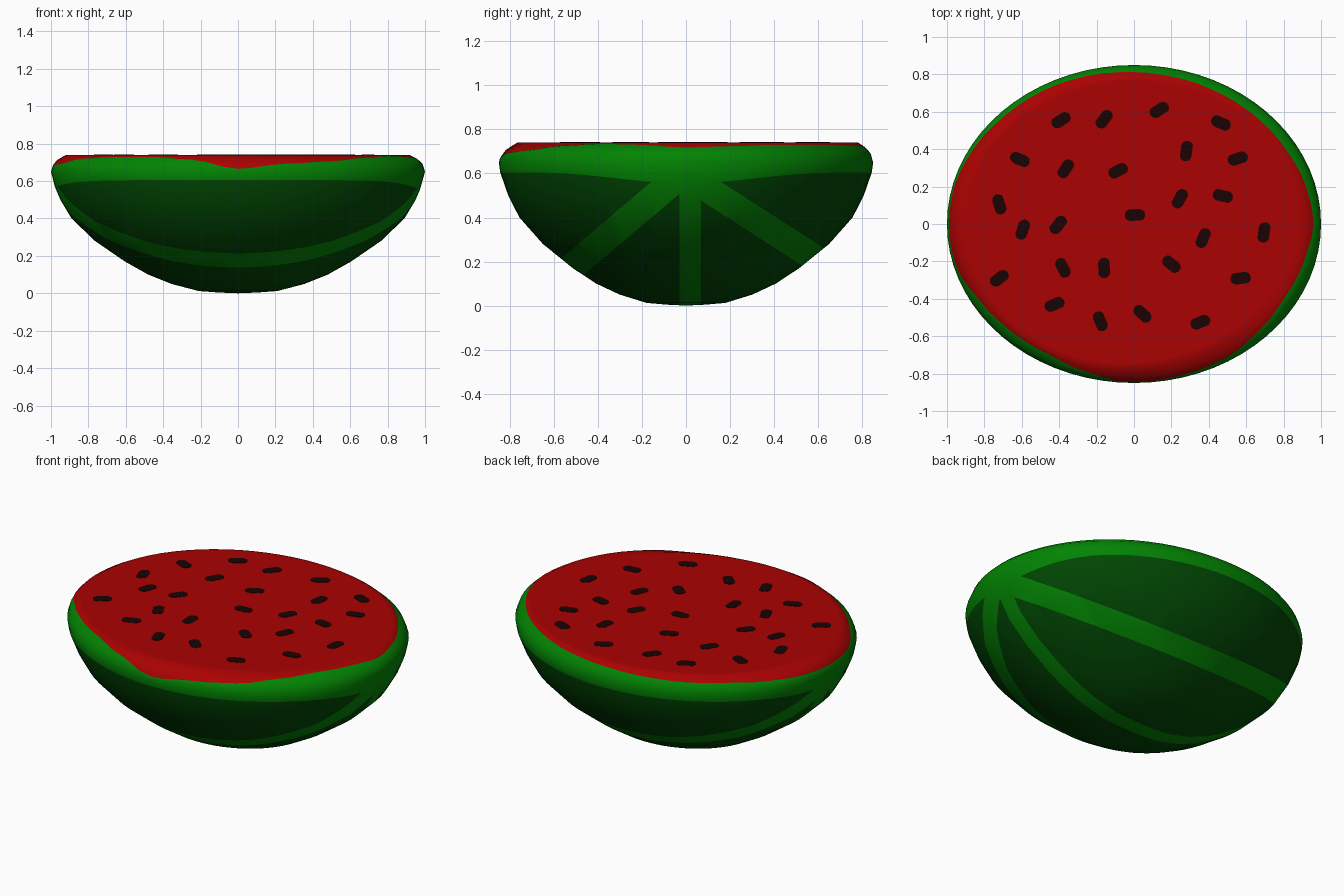
import bpy, bmesh, math
from mathutils import Vector

if "Cube" in bpy.data.objects:
    bpy.data.objects.remove(bpy.data.objects["Cube"])

TOP, SEGS = 0.74, 72


def material(name, rgb):
    m = bpy.data.materials.new(name)
    m.diffuse_color = (*rgb, 1)
    m.use_nodes = True
    m.node_tree.nodes["Principled BSDF"].inputs["Base Color"].default_value = m.diffuse_color
    return m


flesh_red = material("flesh_red", (0.40, 0.0005, 0.0005))
light_green = material("light_green", (0.0008, 0.23, 0.001))
dark_green = material("dark_green", (0.0003, 0.065, 0.001))
seed_black = material("seed_black", (0.010, 0.0008, 0.0008))

# Rind profile: height, relative radius
PROFILE = [(0.004, 0.10), (0.012, 0.21), (0.05, 0.355), (0.10, 0.48), (0.17, 0.605),
           (0.28, 0.765), (0.40, 0.89), (0.50, 0.95), (0.60, 0.992), (0.65, 1.0),
           (0.69, 0.988), (0.715, 0.965), (TOP, 0.92)]
# Uneven height of the flesh edge, every 15 degrees from +x
EDGE = [.718, .724, .730, .730, .728, .724, .720, .715, .710, .710, .700, .69,
        .685, .69, .72, .728, .73, .715, .665, .693, .705, .725, .735, .730]


def radius(z):
    for (z0, r0), (z1, r1) in zip(PROFILE, PROFILE[1:]):
        if z <= z1:
            return r0 + (r1 - r0) * (z - z0) / (z1 - z0)
    return PROFILE[-1][1]


def edge_height(a):
    t = a / (2 * math.pi) * len(EDGE)
    i = int(t)
    f = t - i
    f = f * f * (3 - 2 * f)
    return EDGE[i % 24] * (1 - f) + EDGE[(i + 1) % 24] * f


def rim_height(a):
    # Lower edge of the pale rim dips at both ends
    c = math.cos(a)
    return 0.605 - (0.05 if c > 0 else 0.035) * c ** 8


def link(bm, name, mats):
    bmesh.ops.recalc_face_normals(bm, faces=bm.faces)
    mesh = bpy.data.meshes.new(name)
    bm.to_mesh(mesh)
    bm.free()
    for m in mats:
        mesh.materials.append(m)
    ob = bpy.data.objects.new(name, mesh)
    bpy.context.collection.objects.link(ob)
    return ob


# Melon half: rings from the bottom up to the cut face
bm = bmesh.new()
rings = []


def add_ring(height, scale=lambda a: 1.0):
    ring = []
    for i in range(SEGS):
        a = 2 * math.pi * i / SEGS
        z = height(a)
        r = radius(z) * scale(a)
        ring.append(bm.verts.new((r * math.cos(a), 0.85 * r * math.sin(a), z)))
    rings.append(ring)


def worn(a):
    # The cut face is worn a little at the front right
    return 1 - 0.045 * max(0, math.cos(a + 0.95)) ** 4


for z, r in PROFILE:
    if z <= 0.50:
        add_ring(lambda a, z=z: z)
rim_ring = len(rings)
add_ring(rim_height)
add_ring(lambda a: 0.65)
add_ring(lambda a: 0.65 + 0.6 * (edge_height(a) - 0.65))
edge_ring = len(rings)
add_ring(edge_height)
add_ring(lambda a: (edge_height(a) + TOP) / 2, lambda a: (1 + worn(a)) / 2)
add_ring(lambda a: TOP, worn)
add_ring(lambda a: TOP, lambda a: worn(a) * 0.97)

for k in range(len(rings) - 1):
    lo, hi = rings[k], rings[k + 1]
    for i in range(SEGS):
        j = (i + 1) % SEGS
        f = bm.faces.new((lo[i], lo[j], hi[j], hi[i]))
        f.material_index = 0 if k >= edge_ring else 1 if k >= rim_ring else 2
bm.faces.new(rings[-1]).material_index = 0
pole = bm.verts.new((0, 0, 0))
for i in range(SEGS):
    bm.faces.new((pole, rings[0][(i + 1) % SEGS], rings[0][i])).material_index = 2

# Stripes run end to end: (y, z) point, (y, z) direction, half width
STRIPES = [((0.02, 0.60), (0, -1), 0.049),
           ((-0.105, 0.525), (-0.395, -0.335), 0.062),
           ((0.125, 0.512), (0.435, -0.28), 0.060)]
bands = []
for (y, z), (dy, dz), half in STRIPES:
    bands.append((Vector((0, y, z)), Vector((0, -dz, dy)).normalized(), half))
for p, n, half in bands:
    for s in (-1, 1):
        faces = [f for f in bm.faces if f.material_index == 2]
        geom = set(faces)
        for f in faces:
            geom.update(f.edges)
            geom.update(f.verts)
        bmesh.ops.bisect_plane(bm, geom=list(geom), plane_co=p + n * half * s,
                               plane_no=n, dist=1e-5)
for f in bm.faces:
    c = f.calc_center_median()
    if f.material_index == 2 and any(abs((c - p).dot(n)) < half for p, n, half in bands):
        f.material_index = 1

melon = link(bm, "melon_half", [flesh_red, light_green, dark_green])
bpy.context.view_layer.objects.active = melon
melon.select_set(True)
bpy.ops.object.shade_smooth_by_angle(angle=math.radians(50))

# Seeds: thin rounded plates on the cut face (x, y, turn in degrees)
SEEDS = [(-.39, .555, 30), (-.16, .56, 50), (.135, .61, 30), (.465, .54, -25),
         (-.61, .345, -25), (-.365, .295, 55), (-.085, .285, 25), (.28, .39, 80),
         (.555, .35, 15), (-.72, .105, -75), (.245, .135, 60), (.475, .15, -15),
         (.005, .048, 0), (-.595, -.03, 70), (-.405, -.005, 50), (.37, -.075, 65),
         (.695, -.045, 80), (-.72, -.29, 35), (-.38, -.235, -65), (-.16, -.235, 90),
         (.2, -.215, -40), (.57, -.29, 5), (-.425, -.43, 20), (-.18, -.52, -70),
         (.045, -.48, -45), (.355, -.525, 20)]
bm = bmesh.new()
for x, y, turn in SEEDS:
    t = math.radians(turn)
    outline = []
    for i in range(14):
        a = 2 * math.pi * (i + 0.5) / 14
        u = 0.032 * math.cos(a) + math.copysign(0.023, math.cos(a))
        v = 0.032 * math.sin(a)
        outline.append((x + u * math.cos(t) - v * math.sin(t),
                        y + u * math.sin(t) + v * math.cos(t)))
    low = [bm.verts.new((px, py, TOP - 0.003)) for px, py in outline]
    high = [bm.verts.new((px, py, TOP + 0.002)) for px, py in outline]
    bm.faces.new(high)
    bm.faces.new(low[::-1])
    for i in range(14):
        j = (i + 1) % 14
        bm.faces.new((low[i], low[j], high[j], high[i]))
link(bm, "seeds", [seed_black])
